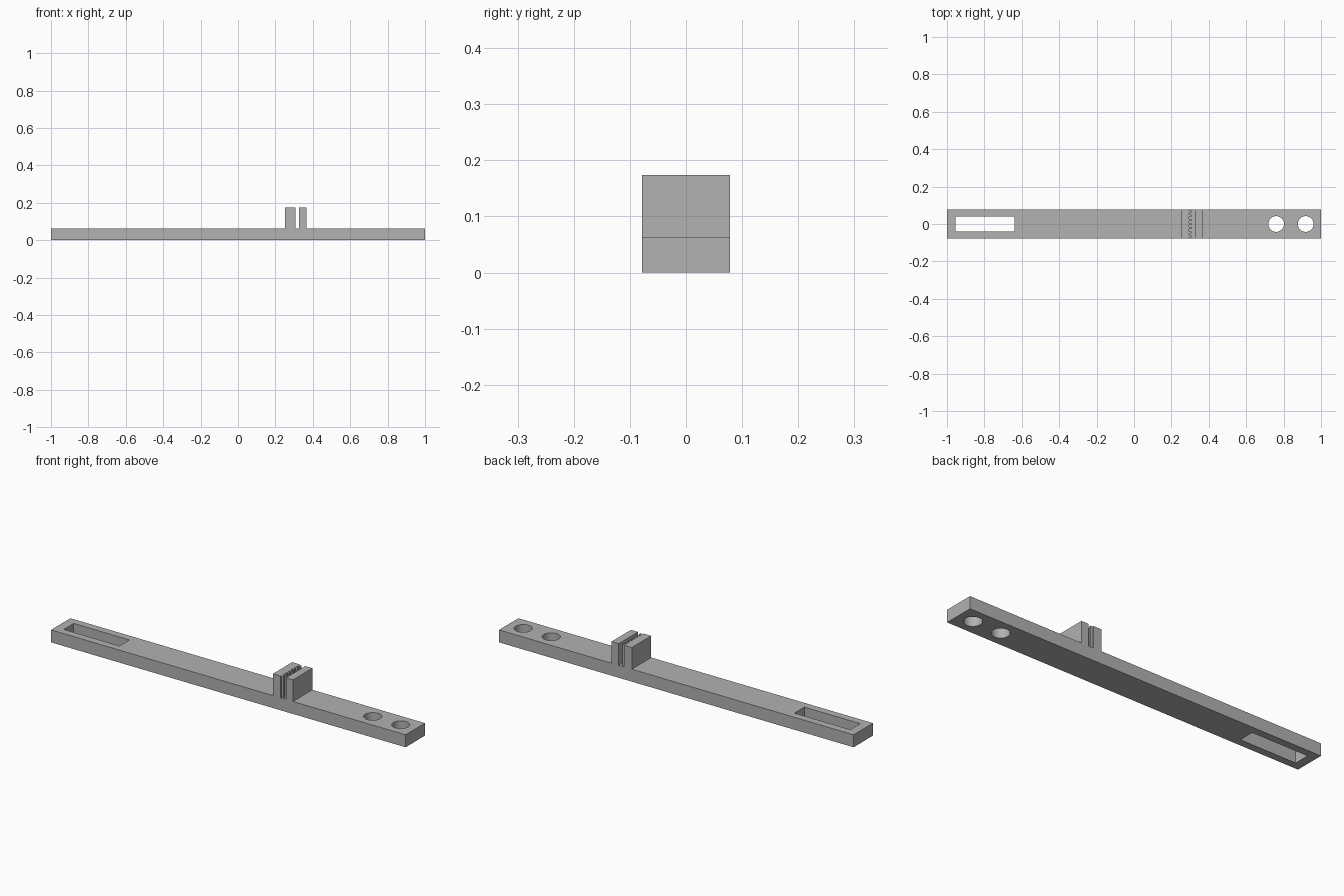
import bpy
import bmesh
from mathutils import Matrix, Vector

if "Cube" in bpy.data.objects:
    bpy.data.objects.remove(bpy.data.objects["Cube"])

HALF_Y = 0.078      # half width of the bar
BAR_TOP = 0.0635    # top of the flat bar
CLAMP_TOP = 0.174   # top of the clamp jaws
PITCH = 0.0222      # spacing of the belt teeth

grey = bpy.data.materials.new("plain_grey")
grey.use_nodes = True
colour = (0.445, 0.445, 0.445, 1)
grey.diffuse_color = colour
grey.node_tree.nodes["Principled BSDF"].inputs["Base Color"].default_value = colour


def make_object(name, bm):
    bmesh.ops.recalc_face_normals(bm, faces=bm.faces)
    mesh = bpy.data.meshes.new(name)
    bm.to_mesh(mesh)
    bm.free()
    mesh.materials.append(grey)
    obj = bpy.data.objects.new(name, mesh)
    bpy.context.collection.objects.link(obj)
    return obj


def add_box(bm, low, high):
    low, high = Vector(low), Vector(high)
    size = Matrix.Diagonal((*(high - low), 1))
    bmesh.ops.create_cube(bm, size=1, matrix=Matrix.Translation((low + high) / 2) @ size)


# Side outline of the bar with its two clamp jaws, extruded across the width
outline = [(-1, 0), (1, 0), (1, BAR_TOP), (0.365, BAR_TOP), (0.365, CLAMP_TOP),
           (0.325, CLAMP_TOP), (0.325, BAR_TOP), (0.308, BAR_TOP),
           (0.308, CLAMP_TOP), (0.251, CLAMP_TOP), (0.251, BAR_TOP), (-1, BAR_TOP)]
bm = bmesh.new()
face = bm.faces.new([bm.verts.new((x, -HALF_Y, z)) for x, z in outline])
sweep = bmesh.ops.extrude_face_region(bm, geom=[face])
bmesh.ops.translate(bm, vec=(0, 2 * HALF_Y, 0),
                    verts=[v for v in sweep["geom"] if isinstance(v, bmesh.types.BMVert)])
bar = make_object("bar_with_belt_clamp", bm)

# Cutters: long slot, two round holes and the belt tooth grooves
bm = bmesh.new()
add_box(bm, (-0.955, -0.04, -0.1), (-0.64, 0.04, 0.2))
for x in (0.76, 0.918):
    bmesh.ops.create_cone(bm, cap_ends=True, segments=48, radius1=0.042, radius2=0.042,
                          depth=0.5, matrix=Matrix.Translation((x, 0, 0)))
for i in range(8):
    y = (i - 3.5) * PITCH
    add_box(bm, (0.295, y - PITCH / 4, BAR_TOP), (0.316, y + PITCH / 4, 0.2))
cutter = make_object("hole_cutter", bm)
cutter.hide_render = True

# Apply the cut and discard the cutter
cut = bar.modifiers.new("holes", "BOOLEAN")
cut.operation = "DIFFERENCE"
cut.solver = "EXACT"
cut.object = cutter
bpy.context.view_layer.objects.active = bar
bar.select_set(True)
bpy.ops.object.modifier_apply(modifier=cut.name)
bpy.data.objects.remove(cutter)

# Smooth hole walls, crisp edges elsewhere
bpy.ops.object.shade_smooth_by_angle(angle=0.5)
